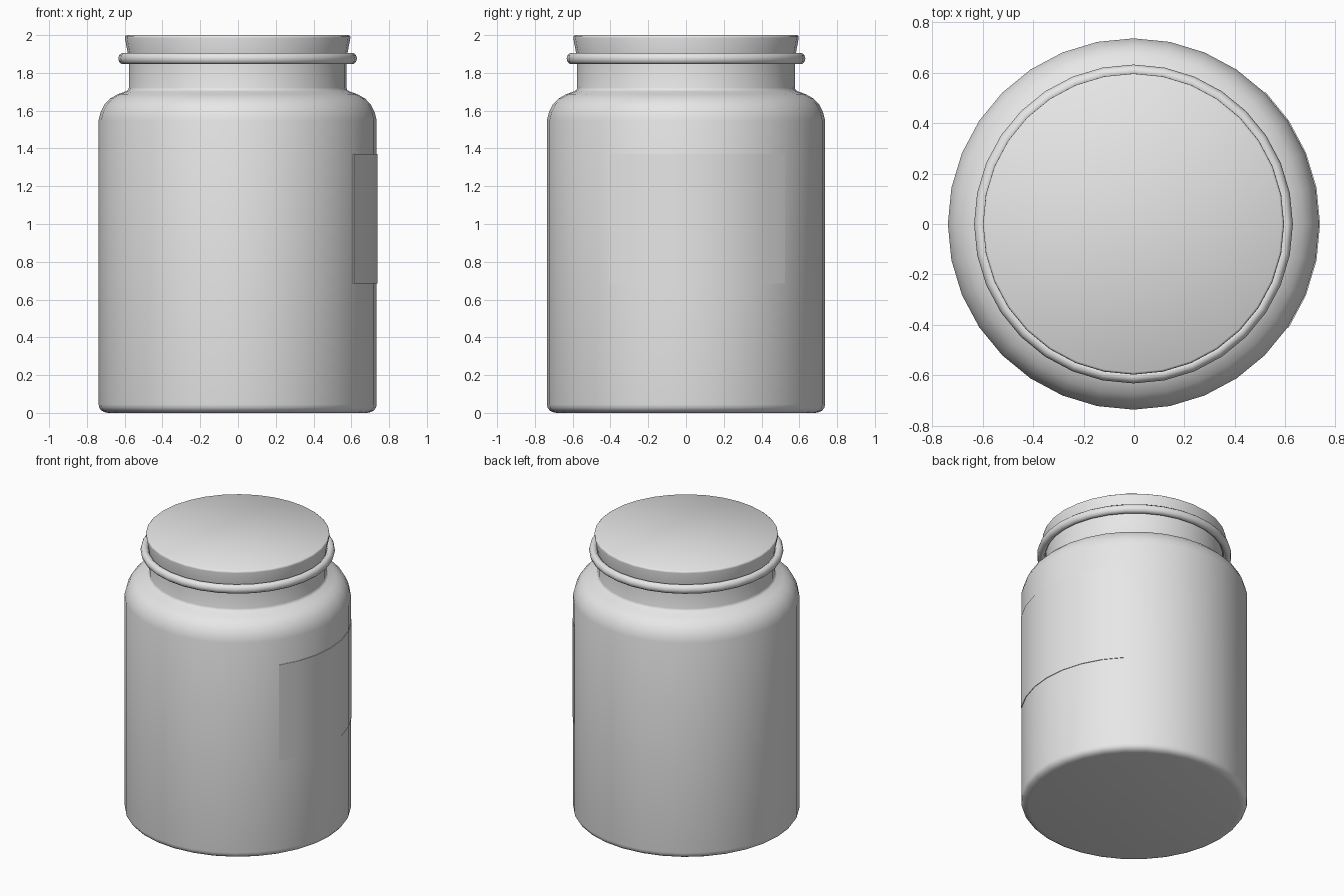
import bpy, bmesh, math

if "Cube" in bpy.data.objects:
    bpy.data.objects.remove(bpy.data.objects["Cube"])

SIDES = 32
CX = -0.002  # the label sticks out on +x, so the jar sits slightly to -x

grey = bpy.data.materials.new("plain_grey")
grey.diffuse_color = (0.8, 0.8, 0.8, 1)
grey.use_nodes = True
grey.node_tree.nodes["Principled BSDF"].inputs["Base Color"].default_value = grey.diffuse_color


def finish(name, bm, angle=40):
    bmesh.ops.recalc_face_normals(bm, faces=bm.faces)
    mesh = bpy.data.meshes.new(name)
    bm.to_mesh(mesh)
    bm.free()
    mesh.materials.append(grey)
    ob = bpy.data.objects.new(name, mesh)
    bpy.context.collection.objects.link(ob)
    ob.location.x = CX
    bpy.context.view_layer.objects.active = ob
    ob.select_set(True)
    bpy.ops.object.shade_smooth_by_angle(angle=math.radians(angle))
    ob.select_set(False)
    return ob


def lathe(name, profile, closed=False, angle=40):
    """Spin (radius, height) points around z; cap both ends unless closed."""
    bm = bmesh.new()
    rings = []
    for r, z in profile:
        rings.append([bm.verts.new((r * math.cos(a), r * math.sin(a), z))
                      for a in (2 * math.pi * i / SIDES for i in range(SIDES))])
    pairs = list(zip(rings, rings[1:]))
    if closed:
        pairs.append((rings[-1], rings[0]))
    else:
        bm.faces.new(rings[0])
        bm.faces.new(rings[-1])
    for low, high in pairs:
        for i in range(SIDES):
            j = (i + 1) % SIDES
            bm.faces.new((low[i], low[j], high[j], high[i]))
    return finish(name, bm, angle)


# Body with rounded foot, shoulder and neck
lathe("jar_body", [
    (0.685, 0.0), (0.705, 0.004), (0.722, 0.013), (0.733, 0.028), (0.736, 0.045),
    (0.736, 1.55), (0.725, 1.593), (0.705, 1.633), (0.675, 1.664),
    (0.635, 1.687), (0.59, 1.703), (0.58, 1.71), (0.576, 1.722), (0.576, 1.88)])

# Rounded bead around the neck
lathe("neck_ring", [
    (0.605 + 0.027 * math.cos(a), 1.876 + 0.031 * math.sin(a))
    for a in (2 * math.pi * i / 10 for i in range(10))], closed=True, angle=60)

# Flared stopper lid
lathe("lid", [(0.578, 1.87), (0.582, 1.905), (0.597, 1.985),
              (0.596, 1.994), (0.588, 2.0)], angle=60)

# Thin wrapped label on the +x side
bm = bmesh.new()
rows = []
for i in range(-3, 5):
    a = 2 * math.pi * i / SIDES
    rows.append([bm.verts.new((r * math.cos(a), r * math.sin(a), z))
                 for r, z in ((0.732, 0.685), (0.740, 0.685),
                              (0.740, 1.37), (0.732, 1.37))])
for p, q in zip(rows, rows[1:]):
    for k in range(4):
        m = (k + 1) % 4
        bm.faces.new((p[k], p[m], q[m], q[k]))
bm.faces.new(rows[0])
bm.faces.new(rows[-1])
finish("label", bm)
